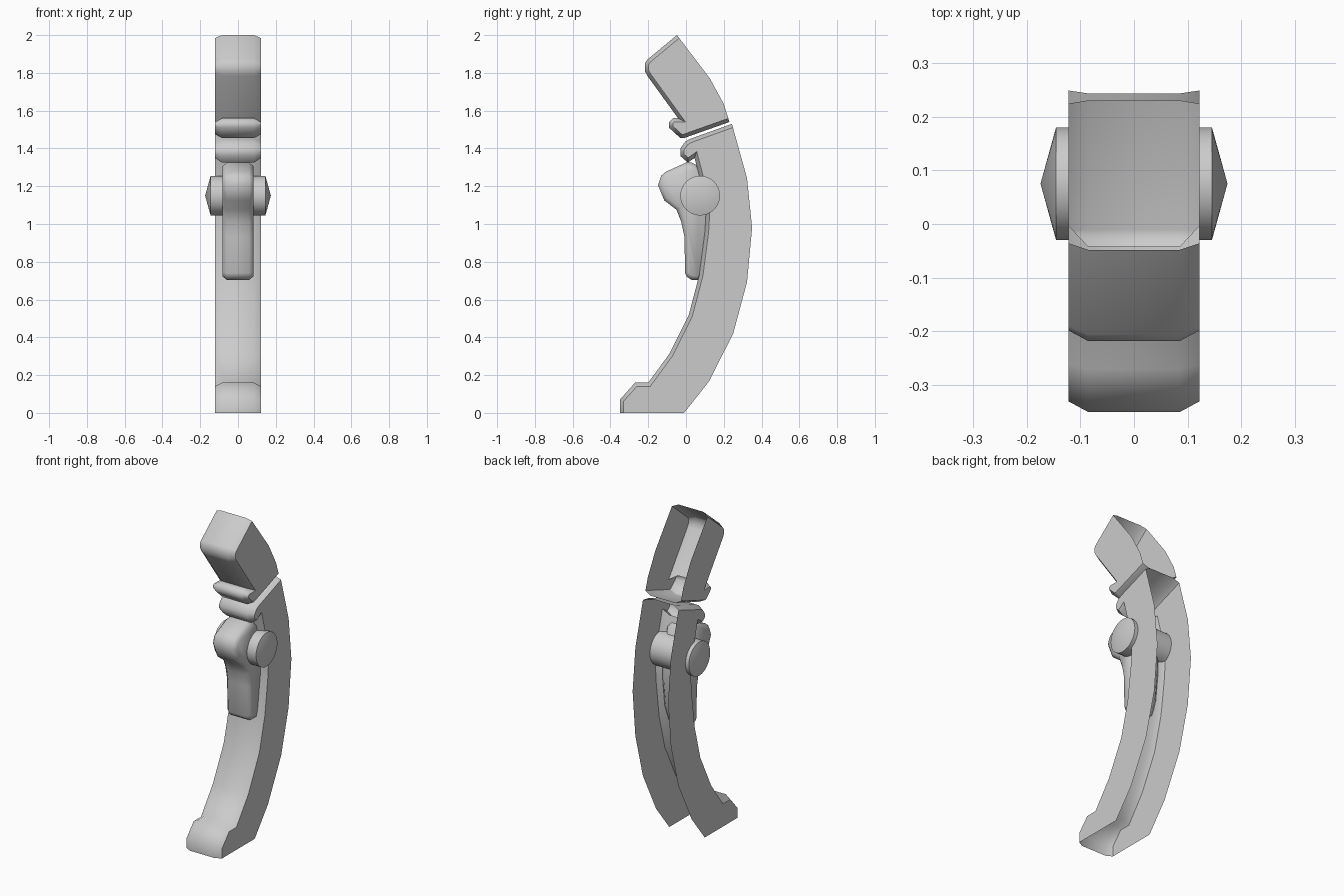
import bpy, bmesh, math
from mathutils import Vector, Matrix

cube = bpy.data.objects.get("Cube")
if cube:
    bpy.data.objects.remove(cube)

grey = bpy.data.materials.new("plain grey")
grey.use_nodes = True
COLOUR = (0.6, 0.6, 0.6, 1)
grey.diffuse_color = COLOUR
grey.node_tree.nodes["Principled BSDF"].inputs["Base Color"].default_value = COLOUR


def finish(name, bm, angle):
    mesh = bpy.data.meshes.new(name)
    bm.to_mesh(mesh)
    bm.free()
    mesh.materials.append(grey)
    obj = bpy.data.objects.new(name, mesh)
    bpy.context.collection.objects.link(obj)
    bpy.ops.object.select_all(action="DESELECT")
    obj.select_set(True)
    bpy.context.view_layer.objects.active = obj
    bpy.ops.object.shade_smooth_by_angle(angle=math.radians(angle))


def inset(points, amounts):
    """Move each edge of a counter-clockwise outline inwards by its own amount."""
    result = []
    for i, p in enumerate(points):
        before = (p - points[i - 1]).normalized()
        after = (points[(i + 1) % len(points)] - p).normalized()
        m = Matrix(((-before.y, before.x), (-after.y, after.x)))
        result.append(p + m.inverted() @ Vector((amounts[i - 1], amounts[i])))
    return result


def chamfered_body(name, covered, open_back, inner_x, outer_x, depth, closed=False):
    """Side walls joined by a chamfered band along the covered edges of a (y, z) outline."""
    outline = [Vector(p) for p in covered + open_back]
    count = len(outline) if closed else len(covered) - 1
    wall = inset(outline, [depth if i < count else 0 for i in range(len(outline))])
    bm = bmesh.new()
    rings = [[bm.verts.new((x, p.x, p.y)) for p in pts]
             for x, pts in ((-outer_x, wall), (-inner_x, outline),
                            (inner_x, outline), (outer_x, wall))]
    for a, b in zip(rings, rings[1:]):
        for i in range(count):
            j = (i + 1) % len(outline)
            bm.faces.new((a[i], a[j], b[j], b[i]))
    bm.faces.new(rings[0][::-1])
    bm.faces.new(rings[-1])
    loose = [v for v in bm.verts if not v.link_faces]
    bmesh.ops.delete(bm, geom=loose, context="VERTS")
    finish(name, bm, 50)


# Hollow grips, open along the back
chamfered_body(
    "upper_grip",
    [(-.048, 2), (-.205, 1.87), (-.218, 1.85), (-.218, 1.81), (-.205, 1.785), (-.042, 1.56),
     (-.07, 1.56), (-.09, 1.54), (-.09, 1.51), (-.03, 1.455), (-.01, 1.455), (.23, 1.54)],
    [(.2, 1.635), (.127, 1.77)], .085, .122, .02)

chamfered_body(
    "lower_grip",
    [(.243, 1.53), (.02, 1.45), (-.005, 1.435), (-.03, 1.4), (-.03, 1.36), (.01, 1.325),
     (.045, 1.35), (.09, 1.18), (.105, 1.05), (.1, .96), (.07, .73), (.015, .52),
     (-.09, .31), (-.2, .16), (-.27, .16), (-.35, .07), (-.35, 0)],
    [(-.01, 0), (.12, .164), (.25, .42), (.323, .693), (.35, .98), (.323, 1.243)],
    .085, .122, .02)

# Lever set into the front of the lower grip
chamfered_body(
    "lever",
    [(.03, 1.325), (0, 1.325), (-.11, 1.275), (-.132, 1.255), (-.148, 1.205), (-.115, 1.125),
     (-.05, 1.075), (-.025, 1.01), (-.008, .93), (-.005, .74), (.005, .72), (.03, .704),
     (.075, .704), (.11, .8), (.13, .97), (.13, 1.1), (.08, 1.3)],
    [], .06, .083, .02, closed=True)

# Pivot pin with shallow pointed caps
bm = bmesh.new()
SIDES = 32
rings = [[bm.verts.new((x, .075 + .105 * math.cos(t), 1.15 + .105 * math.sin(t)))
          for t in (math.tau * k / SIDES for k in range(SIDES))] for x in (-.145, .145)]
tips = [bm.verts.new((x, .075, 1.15)) for x in (-.174, .174)]
for i in range(SIDES):
    j = (i + 1) % SIDES
    bm.faces.new((rings[0][i], rings[0][j], rings[1][j], rings[1][i]))
    bm.faces.new((rings[0][j], rings[0][i], tips[0]))
    bm.faces.new((rings[1][i], rings[1][j], tips[1]))
bmesh.ops.recalc_face_normals(bm, faces=bm.faces)
finish("pivot_pin", bm, 40)
